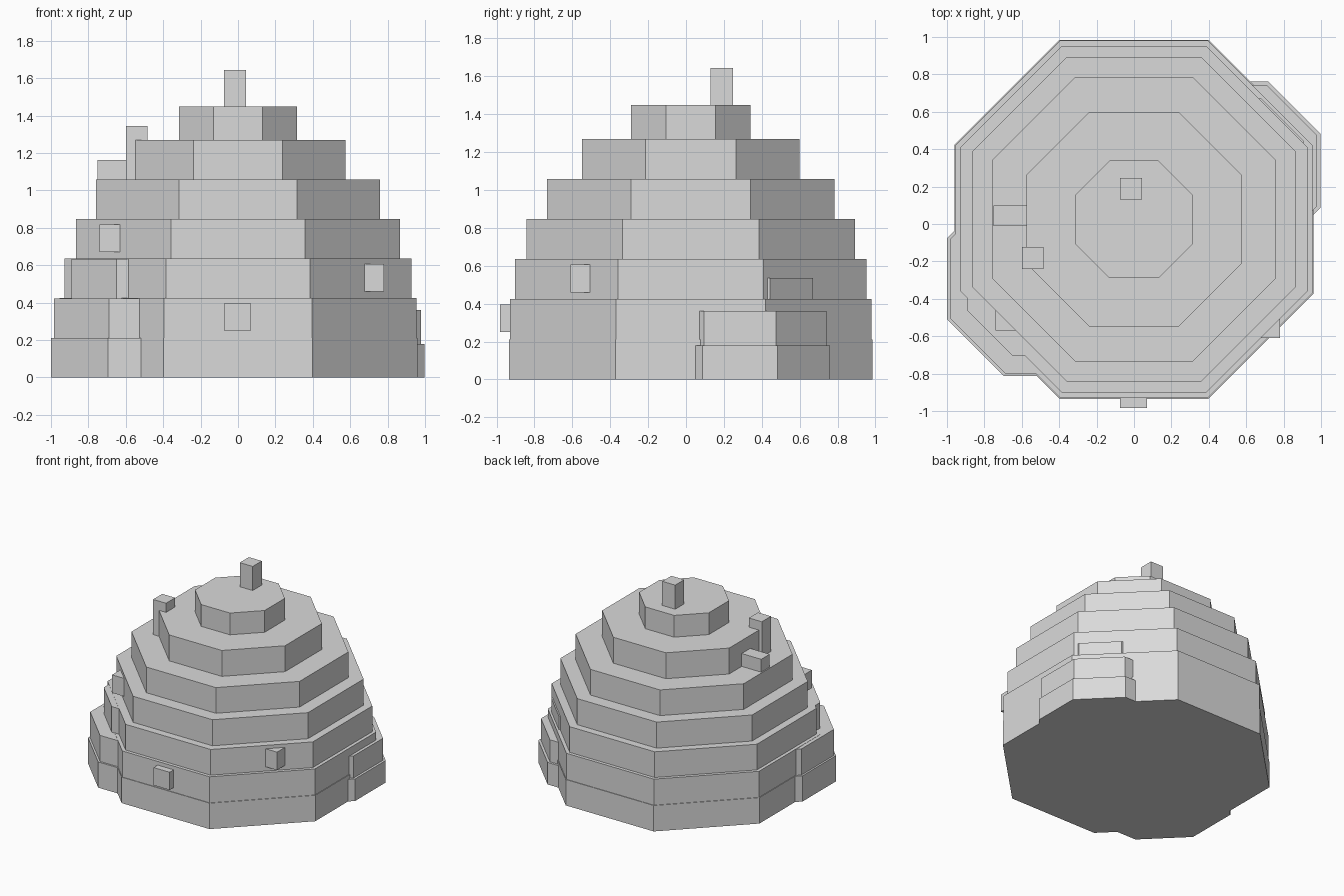
import bpy
import bmesh
import math

if "Cube" in bpy.data.objects:
    bpy.data.objects.remove(bpy.data.objects["Cube"])

stone = bpy.data.materials.new("light_grey")
stone.diffuse_color = (0.7, 0.7, 0.7, 1)
stone.use_nodes = True
stone.node_tree.nodes["Principled BSDF"].inputs["Base Color"].default_value = stone.diffuse_color


def finish(name, bm):
    bmesh.ops.recalc_face_normals(bm, faces=bm.faces)
    mesh = bpy.data.meshes.new(name)
    bm.to_mesh(mesh)
    bm.free()
    mesh.materials.append(stone)
    obj = bpy.data.objects.new(name, mesh)
    bpy.context.collection.objects.link(obj)
    return obj


def stepped_dome(name, cx, cy, heights, apothems):
    """Stack of octagonal tiers made as one closed stepped skin."""
    bm = bmesh.new()

    def ring(a, z):
        r = a / math.cos(math.pi / 8)
        angles = [math.pi / 8 + i * math.pi / 4 for i in range(8)]
        return [bm.verts.new((cx + r * math.cos(t), cy + r * math.sin(t), z)) for t in angles]

    rings, z = [], 0
    for top, a in zip(heights, apothems):
        rings += [ring(a, z), ring(a, top)]
        z = top
    bm.faces.new(rings[0])
    bm.faces.new(rings[-1])
    for low, high in zip(rings, rings[1:]):
        for i in range(8):
            j = (i + 1) % 8
            bm.faces.new((low[i], low[j], high[j], high[i]))
    return finish(name, bm)


def block(name, low, high):
    bm = bmesh.new()
    bmesh.ops.create_cube(bm, size=1)
    for v in bm.verts:
        v.co = [low[k] if v.co[k] < 0 else high[k] for k in range(3)]
    return finish(name, bm)


# Main dome and two smaller domes half sunk into its sides
stepped_dome("main_dome", 0, 0.025,
             (0.212, 0.425, 0.635, 0.848, 1.058, 1.27, 1.448),
             (0.96, 0.955, 0.928, 0.867, 0.76, 0.574, 0.315))
stepped_dome("left_dome", -0.48, -0.293, (0.21, 0.423, 0.633), (0.52, 0.505, 0.41))
stepped_dome("right_dome", 0.522, 0.285, (0.18, 0.36, 0.535), (0.476, 0.457, 0.385))

# Chimney and small blocks
block("top_chimney", (-0.075, 0.13, 1.40), (0.042, 0.247, 1.645))
block("side_chimney", (-0.60, -0.24, 1.04), (-0.483, -0.122, 1.345))
block("left_block", (-0.75, -0.01, 1.04), (-0.55, 0.10, 1.163))
block("front_block", (-0.075, -0.983, 0.25), (0.07, -0.88, 0.395))
block("right_front_block", (0.675, -0.61, 0.46), (0.78, -0.505, 0.607))
block("left_front_block", (-0.74, -0.57, 0.67), (-0.63, -0.46, 0.817))
